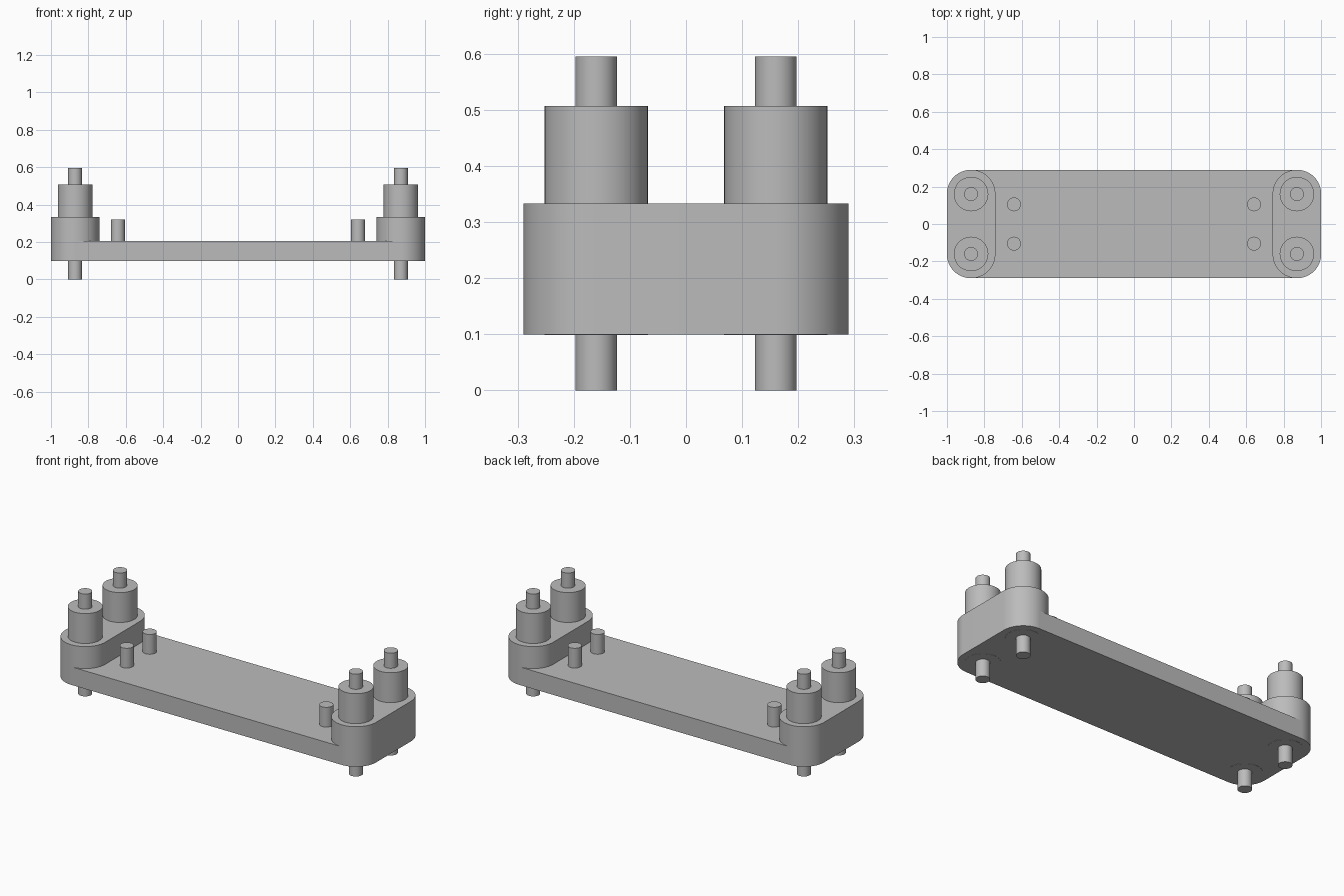
import bpy, bmesh, math

if "Cube" in bpy.data.objects:
    bpy.data.objects.remove(bpy.data.objects["Cube"])

grey = bpy.data.materials.new("plain grey")
grey.diffuse_color = (0.5, 0.5, 0.5, 1)
grey.use_nodes = True
grey.node_tree.nodes["Principled BSDF"].inputs["Base Color"].default_value = grey.diffuse_color

END_X, POST_Y, END_R = 0.871, 0.16, 0.13


def extrude_profile(name, pts, z0, z1):
    """Solid prism from a counter-clockwise outline."""
    bm = bmesh.new()
    face = bm.faces.new([bm.verts.new((x, y, z0)) for x, y in pts])
    top = bmesh.ops.extrude_face_region(bm, geom=[face])
    moved = [v for v in top["geom"] if isinstance(v, bmesh.types.BMVert)]
    bmesh.ops.translate(bm, vec=(0, 0, z1 - z0), verts=moved)
    bmesh.ops.recalc_face_normals(bm, faces=bm.faces)
    mesh = bpy.data.meshes.new(name)
    bm.to_mesh(mesh)
    bm.free()
    mesh.materials.append(grey)
    obj = bpy.data.objects.new(name, mesh)
    bpy.context.collection.objects.link(obj)
    bpy.ops.object.select_all(action='DESELECT')
    obj.select_set(True)
    bpy.context.view_layer.objects.active = obj
    bpy.ops.object.shade_smooth_by_angle(angle=math.radians(30))
    return obj


def arc(cx, cy, r, a0, a1, n):
    return [(cx + r * math.cos(math.radians(a0 + (a1 - a0) * i / n)),
             cy + r * math.sin(math.radians(a0 + (a1 - a0) * i / n)))
            for i in range(n + 1)]


def cylinder(name, x, y, r, z0, z1):
    return extrude_profile(name, arc(x, y, r, 0, 360, 48)[:-1], z0, z1)


# Base plate running between the end blocks
w = POST_Y + END_R
extrude_profile("base_plate", [(-END_X, -w), (END_X, -w), (END_X, w), (-END_X, w)],
                0.1, 0.205)

for sx, side in ((-1, "left"), (1, "right")):
    x = sx * END_X
    # Raised end block with rounded ends
    outline = arc(x, POST_Y, END_R, 0, 180, 32) + arc(x, -POST_Y, END_R, 180, 360, 32)
    extrude_profile(side + "_end_block", outline, 0.1, 0.333)
    for sy, end in ((-1, "front"), (1, "back")):
        tag = f"{side}_{end}"
        # Thick collar, through pin and short locating peg
        cylinder(tag + "_collar", x, sy * POST_Y, 0.092, 0.099, 0.507)
        cylinder(tag + "_pin", x, sy * POST_Y, 0.037, 0.0, 0.595)
        cylinder(tag + "_peg", sx * 0.642, sy * 0.105, 0.037, 0.15, 0.32)
